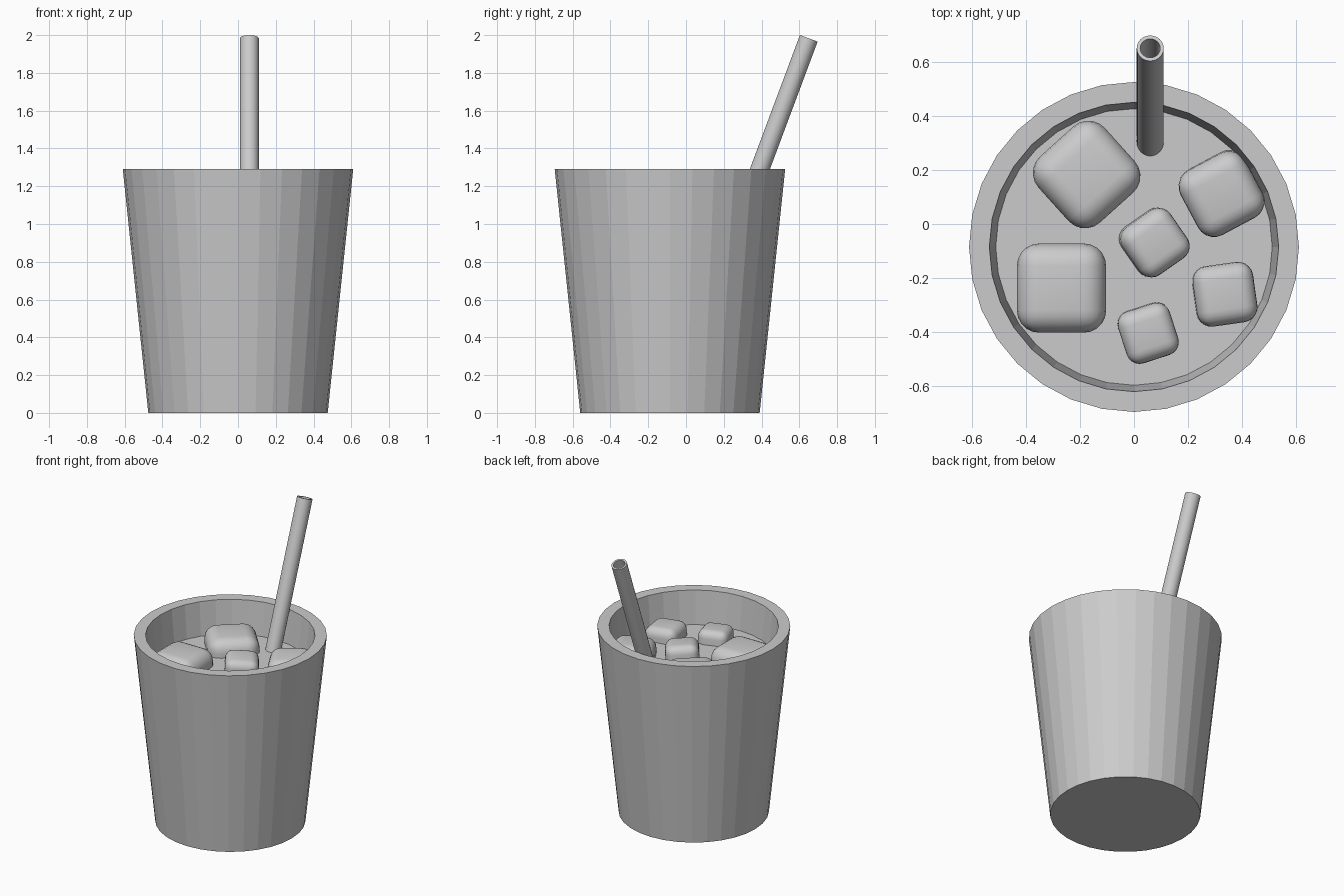
import bpy, bmesh
from math import sin, cos, pi, radians
from mathutils import Vector, Euler

if "Cube" in bpy.data.objects:
    bpy.data.objects.remove(bpy.data.objects["Cube"])


def lathe(name, profile, sides, closed=False):
    """Revolve (radius, z) points around z; radius 0 collapses to a pole cap."""
    bm = bmesh.new()
    rings = []
    for r, z in profile:
        rings.append([bm.verts.new((r * sin(2 * pi * i / sides), r * cos(2 * pi * i / sides), z))
                      for i in range(sides)])
    pairs = list(zip(rings, rings[1:]))
    if closed:
        pairs.append((rings[-1], rings[0]))
    else:
        bm.faces.new(rings[0])
        if len(rings) > 1:
            bm.faces.new(rings[-1])
    for a, b in pairs:
        for i in range(sides):
            j = (i + 1) % sides
            bm.faces.new((a[i], a[j], b[j], b[i]))
    bmesh.ops.recalc_face_normals(bm, faces=bm.faces)
    me = bpy.data.meshes.new(name)
    bm.to_mesh(me)
    bm.free()
    ob = bpy.data.objects.new(name, me)
    bpy.context.collection.objects.link(ob)
    return ob


def smooth(ob, angle):
    bpy.ops.object.select_all(action='DESELECT')
    ob.select_set(True)
    bpy.context.view_layer.objects.active = ob
    bpy.ops.object.shade_smooth_by_angle(angle=radians(angle))


CUP_Y = -0.085
LIQUID_Z = 1.06

# Flat-faced tapered cup with thick wall
cup = lathe("cup", [(0.475, 0), (0.61, 1.29), (0.535, 1.29), (0.41, 0.08)], 32)
cup.location.y = CUP_Y

# Liquid surface inside the cup
liquid = lathe("liquid", [(0.513, LIQUID_Z)], 32)
for p in liquid.data.polygons:
    if p.normal.z < 0:
        p.flip()
liquid.location.y = CUP_Y

# Hollow leaning straw, placed by its upper end
length = 1.9
straw = lathe("straw", [(0.05, -length), (0.05, 0), (0.037, 0), (0.037, -length)], 32, closed=True)
straw.rotation_euler.x = radians(-20.5)
straw.location = (0.06, 0.65, 1.983)
smooth(straw, 30)

# Rounded ice cubes: x, y, side, top height, tilt x, tilt y, turn
ice = [
    (-0.175, 0.183, 0.33, 1.17, 0, 0, 42),
    (-0.268, -0.237, 0.33, 1.17, 0, 0, 0),
    (0.325, 0.115, 0.27, 1.17, 3, -3, 28),
    (0.073, -0.068, 0.215, 1.165, 4, 4, 35),
    (0.334, -0.26, 0.225, 1.15, 0, 3, 8),
    (0.052, -0.402, 0.20, 1.145, 3, 0, 18),
]
for n, (x, y, side, top, tx, ty, turn) in enumerate(ice, 1):
    bpy.ops.mesh.primitive_cube_add(size=side, location=(x, y, top - side / 2))
    cube = bpy.context.object
    cube.name = f"ice_cube_{n}"
    cube.rotation_euler = [radians(a) for a in (tx, ty, turn)]
    bevel = cube.modifiers.new("rounding", 'BEVEL')
    bevel.width = side * 0.25
    bevel.segments = 5
    for p in cube.data.polygons:
        p.use_smooth = True
